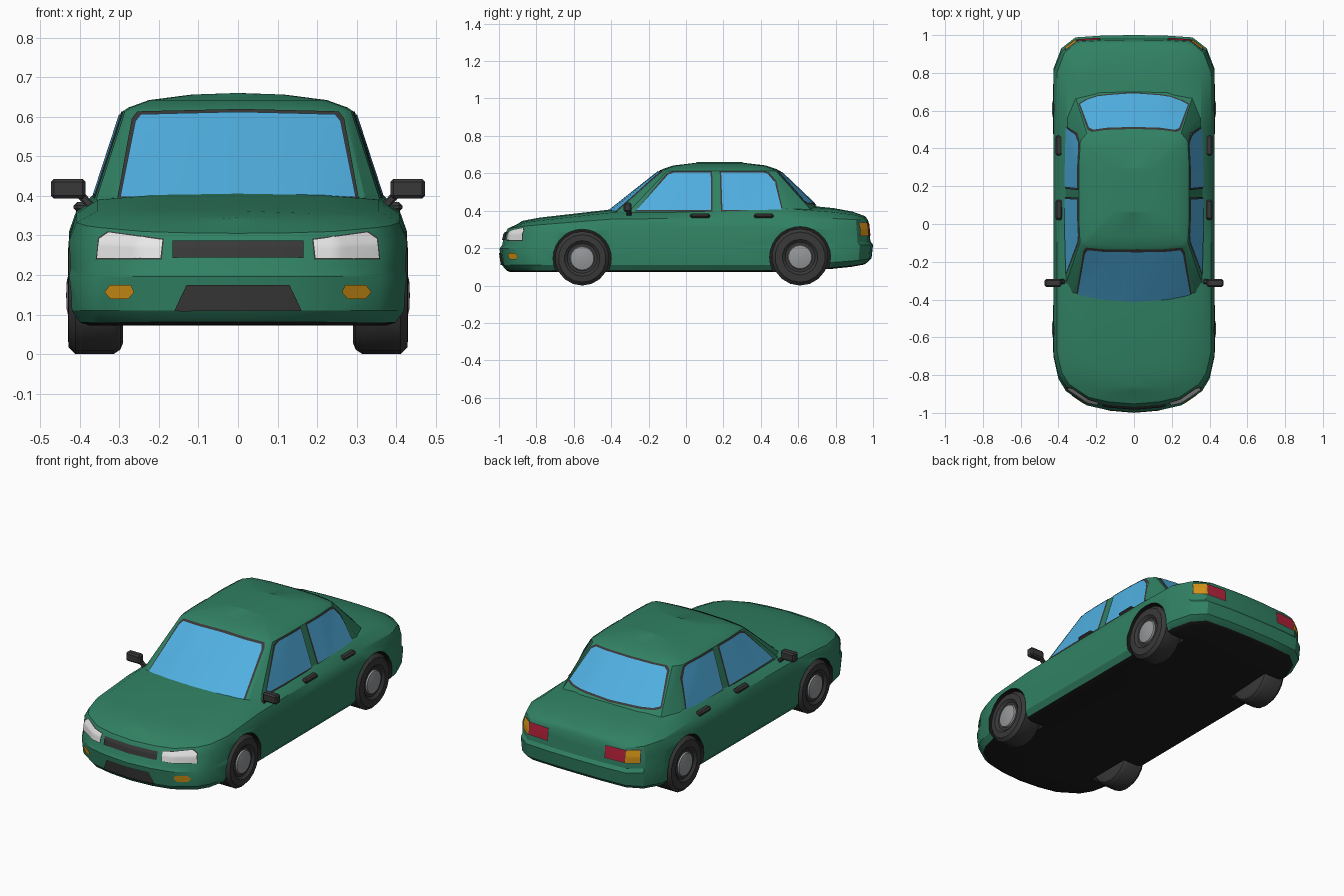
import bpy, bmesh, math
from mathutils import Vector, Matrix
from mathutils.bvhtree import BVHTree

if "Cube" in bpy.data.objects:
    bpy.data.objects.remove(bpy.data.objects["Cube"])


def material(name, *rgb):
    m = bpy.data.materials.new(name)
    m.diffuse_color = (*rgb, 1)
    m.use_nodes = True
    m.node_tree.nodes["Principled BSDF"].inputs["Base Color"].default_value = m.diffuse_color
    return m


GREEN = material("green paint", .03, .22, .125)
BLACK = material("black underside", .012, .012, .012)
DARK = material("dark trim", .04, .04, .04)
GLASS = material("blue glass", .08, .43, .75)
GREY = material("hub grey", .3, .31, .32)
WHITE = material("lamp white", .8, .8, .8)
AMBER = material("amber", .65, .29, .008)
RED = material("red", .45, .015, .04)


def finish(bm, name, mats, angle=30):
    me = bpy.data.meshes.new(name)
    bm.to_mesh(me)
    bm.free()
    for m in mats:
        me.materials.append(m)
    ob = bpy.data.objects.new(name, me)
    bpy.context.collection.objects.link(ob)
    bpy.ops.object.select_all(action='DESELECT')
    ob.select_set(True)
    bpy.context.view_layer.objects.active = ob
    if angle:
        bpy.ops.object.shade_smooth_by_angle(angle=math.radians(angle))
    return ob


def loft(rings, black_rows=0):
    """Join half rings (front centre to rear centre), mirrored over x, into a skin."""
    bm = bmesh.new()
    rows = []
    for r in rings:
        full = list(r) + [(-x, y, z) for x, y, z in reversed(r[1:-1])]
        rows.append([bm.verts.new(p) for p in full])
    for i in range(len(rows) - 1):
        a, b, n = rows[i], rows[i + 1], len(rows[i])
        for j in range(n):
            f = bm.faces.new((a[j], a[(j + 1) % n], b[(j + 1) % n], b[j]))
            f.material_index = 1 if i < black_rows else 0
    bmesh.ops.remove_doubles(bm, verts=bm.verts, dist=1e-4)
    bmesh.ops.recalc_face_normals(bm, faces=bm.faces)
    return bm, BVHTree.FromBMesh(bm)


def lerp(xs, ys, x):
    for k in range(len(xs) - 1):
        if x <= xs[k + 1]:
            t = max(0, (x - xs[k]) / (xs[k + 1] - xs[k]))
            return ys[k] + t * (ys[k + 1] - ys[k])
    return ys[-1]


# Lower body: one plan outline, lifted through levels
plan = [(0, -.997), (.14, -.985), (.25, -.96), (.36, -.885), (.40, -.82), (.427, -.70), (.427, -.40),
        (.427, -.1), (.427, .2), (.427, .5), (.427, .82), (.385, .93), (.31, .988), (.16, .998), (0, 1.0)]
stations = [-1, -.88, -.4, .55, .9, 1]
# x scale, front inset, rear inset, heights at the stations
levels = [(0, .07, .07, (.072, .072, .072, .072, .095, .112)),
          (.88, .05, .05, (.074, .072, .072, .072, .095, .112)),
          (.94, .035, .035, (.083, .08, .08, .082, .104, .12)),
          (.99, .012, .008, (.11, .11, .11, .11, .13, .145)),
          (1, 0, 0, (.197, .197, .2, .2, .215, .218)),
          (.99, .014, .014, (.217, .217, .22, .22, .235, .237)),
          (1, .025, .02, (.27, .28, .30, .31, .30, .30)),
          (.955, .045, .025, (.305, .32, .355, .365, .355, .345)),
          (.83, .09, .035, (.325, .345, .39, .415, .385, .362)),
          (.5, .11, .04, (.337, .357, .402, .438, .40, .369)),
          (0, .12, .045, (.345, .363, .407, .445, .405, .372))]
rings = []
for sx, f, r, zs in levels:
    ring = []
    for x, y in plan:
        k = max(0, (abs(y) - .4) / .6)
        ring.append((x * sx, y + (f if y < 0 else -r) * k, lerp(stations, zs, y)))
    rings.append(ring)
bm, body_tree = loft(rings, 2)
body = finish(bm, "body", [GREEN, BLACK], 0)

# Wheels and wheel wells
WHEELS = [("front", -.555, .145), ("rear", .61, .152)]


def lathe_wheel(name, s, y, r):
    prof = [(0, .29), (.115, .29), (r - .012, .297), (r, .315), (r, .41), (r - .018, .428), (.095, .43),
            (.08, .418), (.066, .418), (.062, .426), (.03, .433), (0, .434)]
    bm = bmesh.new()
    vs = [bm.verts.new((x * s, y, r + q)) for q, x in prof]
    es = [bm.edges.new(p) for p in zip(vs, vs[1:])]
    bmesh.ops.spin(bm, geom=vs + es, cent=(0, y, r), axis=(1, 0, 0), angle=math.tau, steps=18)
    bmesh.ops.remove_doubles(bm, verts=bm.verts, dist=1e-4)
    bmesh.ops.recalc_face_normals(bm, faces=bm.faces)
    for f in bm.faces:
        c = f.calc_center_median()
        if abs(c.x) > .417 and math.hypot(c.y - y, c.z - r) < .066:
            f.material_index = 1
    finish(bm, name, [DARK, GREY], 35)


for end, y, r in WHEELS:
    for s, side in ((1, "right"), (-1, "left")):
        lathe_wheel(f"{end}_wheel_{side}", s, y, r)
        bm = bmesh.new()
        bmesh.ops.create_cone(bm, cap_ends=True, segments=28, radius1=r + .011, radius2=r + .011, depth=.32,
                              matrix=Matrix.Translation((s * .44, y, r)) @ Matrix.Rotation(math.pi / 2, 4, 'Y'))
        for f in bm.faces:
            f.material_index = 1
        cutter = finish(bm, "well_cutter", [GREEN, BLACK], 0)
        cutter.hide_render = True
        bpy.context.view_layer.objects.active = body
        mod = body.modifiers.new("well", 'BOOLEAN')
        mod.object, mod.operation, mod.solver = cutter, 'DIFFERENCE', 'EXACT'
        bpy.ops.object.modifier_apply(modifier=mod.name)
        bpy.data.objects.remove(cutter)
bpy.ops.object.select_all(action='DESELECT')
body.select_set(True)
bpy.context.view_layer.objects.active = body
bpy.ops.object.shade_smooth_by_angle(angle=math.radians(30))

# Cabin and roof
low = [(0, -.435), (.18, -.42), (.325, -.38), (.362, -.32), (.368, -.1), (.368, .3), (.362, .58),
       (.315, .69), (.18, .735), (0, .745)]
high = [(0, -.14), (.15, -.135), (.268, -.12), (.286, -.10), (.292, .03), (.292, .3), (.284, .44),
        (.25, .48), (.15, .495), (0, .50)]
ring = lambda k, z: [(x * k, .18 + (y - .18) * k, z) for x, y in high]
bm, cabin_tree = loft([[(x, y, .38) for x, y in low], ring(1, .613), ring(.95, .623), ring(.77, .642),
                       ring(.4, .656), [(0, .18 + (y - .18) * .38, .66) for x, y in high]])
finish(bm, "cabin", [GREEN], 30)


def plate(name, poly, axis, sign, tree, mat, lift, margin=0):
    """Project a flat outline onto a skin along x or y, lifted slightly off it."""
    cu = sum(p[0] for p in poly) / len(poly)
    cz = sum(p[1] for p in poly) / len(poly)
    pts = [(u + math.copysign(margin, u - cu), z + math.copysign(margin, z - cz)) for u, z in poly]
    at = lambda u, z, d: Vector((d, u, z)) if axis == 'x' else Vector((u, d, z))
    bm = bmesh.new()
    bm.faces.new([bm.verts.new(at(u, z, 0)) for u, z in pts])
    for c in (0, 1):
        lo, hi = min(p[c] for p in pts), max(p[c] for p in pts)
        no = at(1, 0, 0) if c == 0 else at(0, 1, 0)
        for k in range(1, 12):
            bmesh.ops.bisect_plane(bm, geom=bm.verts[:] + bm.edges[:] + bm.faces[:],
                                   plane_co=no * (lo + (hi - lo) * k / 12), plane_no=no)
    ray = at(0, 0, -sign)
    lost = []
    for v in bm.verts:
        hit, nor, _, _ = tree.ray_cast(v.co - ray * 3, ray)
        if hit is None:
            lost.append(v)
        else:
            v.co = hit - ray * lift * .4 + nor * lift * (1 if nor.dot(ray) < 0 else -1)
    bmesh.ops.delete(bm, geom=lost, context='VERTS')
    bm.normal_update()
    for f in bm.faces:
        if f.normal.dot(ray) > 0:
            f.normal_flip()
    finish(bm, name, [mat], 30)


def framed(name, poly, axis, sign, tree, mat, margin):
    plate(name + "_frame", poly, axis, sign, tree, DARK, .002, margin)
    plate(name, poly, axis, sign, tree, mat, .0045)


# Windscreens, grille and intake
framed("windscreen", [(-.297, .395), (.297, .395), (.259, .585), (.245, .603), (0, .609), (-.245, .603),
                      (-.259, .585)], 'y', -1, cabin_tree, GLASS, .009)
framed("rear_window", [(-.285, .45), (-.25, .44), (0, .435), (.25, .44), (.285, .45), (.238, .59), (.215, .604),
                       (-.215, .604), (-.238, .59)], 'y', 1, cabin_tree, GLASS, .008)
plate("grille", [(-.165, .243), (.165, .243), (.165, .285), (-.165, .285)], 'y', -1, body_tree, DARK, .004)
plate("intake", [(-.16, .11), (.16, .11), (.13, .175), (-.13, .175)], 'y', -1, body_tree, DARK, .004)


def box(name, loc, size, mat, rot=0, bevel=.008):
    bm = bmesh.new()
    bmesh.ops.create_cube(bm, size=1, matrix=Matrix.Translation(loc) @ Matrix.Rotation(rot, 4, 'Y')
                          @ Matrix.Diagonal((*size, 1)))
    bmesh.ops.bevel(bm, geom=bm.edges[:], offset=bevel, segments=1, affect='EDGES')
    finish(bm, name, [mat], 30)


# Paired parts: side windows, lamps, mirrors, handles
for s, side in ((1, "right"), (-1, "left")):
    flip = lambda poly: [(u * s, z) for u, z in poly]
    framed("front_window_" + side, [(-.265, .402), (.135, .402), (.132, .604), (-.06, .604), (-.095, .592)],
           'x', s, cabin_tree, GLASS, .008)
    framed("back_window_" + side, [(.195, .402), (.512, .402), (.475, .55), (.435, .597), (.41, .604),
                                   (.188, .604)], 'x', s, cabin_tree, GLASS, .008)
    framed("headlight_" + side, flip([(.195, .242), (.355, .242), (.35, .29), (.325, .307), (.19, .288)]),
           'y', -1, body_tree, WHITE, .003)
    plate("indicator_" + side, flip([(.26, .157), (.275, .14), (.32, .14), (.335, .157), (.322, .175),
                                     (.268, .175)]), 'y', -1, body_tree, AMBER, .004)
    framed("tail_lamp_" + side, flip([(.18, .268), (.30, .268), (.30, .334), (.18, .334)]),
           'y', 1, body_tree, RED, .003)
    framed("rear_indicator_" + side, flip([(.302, .268), (.365, .268), (.36, .334), (.302, .334)]),
           'y', 1, body_tree, AMBER, .003)
    box("mirror_" + side, (s * .429, -.312, .418), (.088, .042, .05), DARK)
    box("mirror_stalk_" + side, (s * .382, -.305, .386), (.06, .025, .02), DARK, -s * .8, .004)
    for y, end in ((.075, "front"), (.415, "back")):
        box(f"{end}_handle_{side}", (s * .397, y, .372), (.036, .105, .024), DARK)
